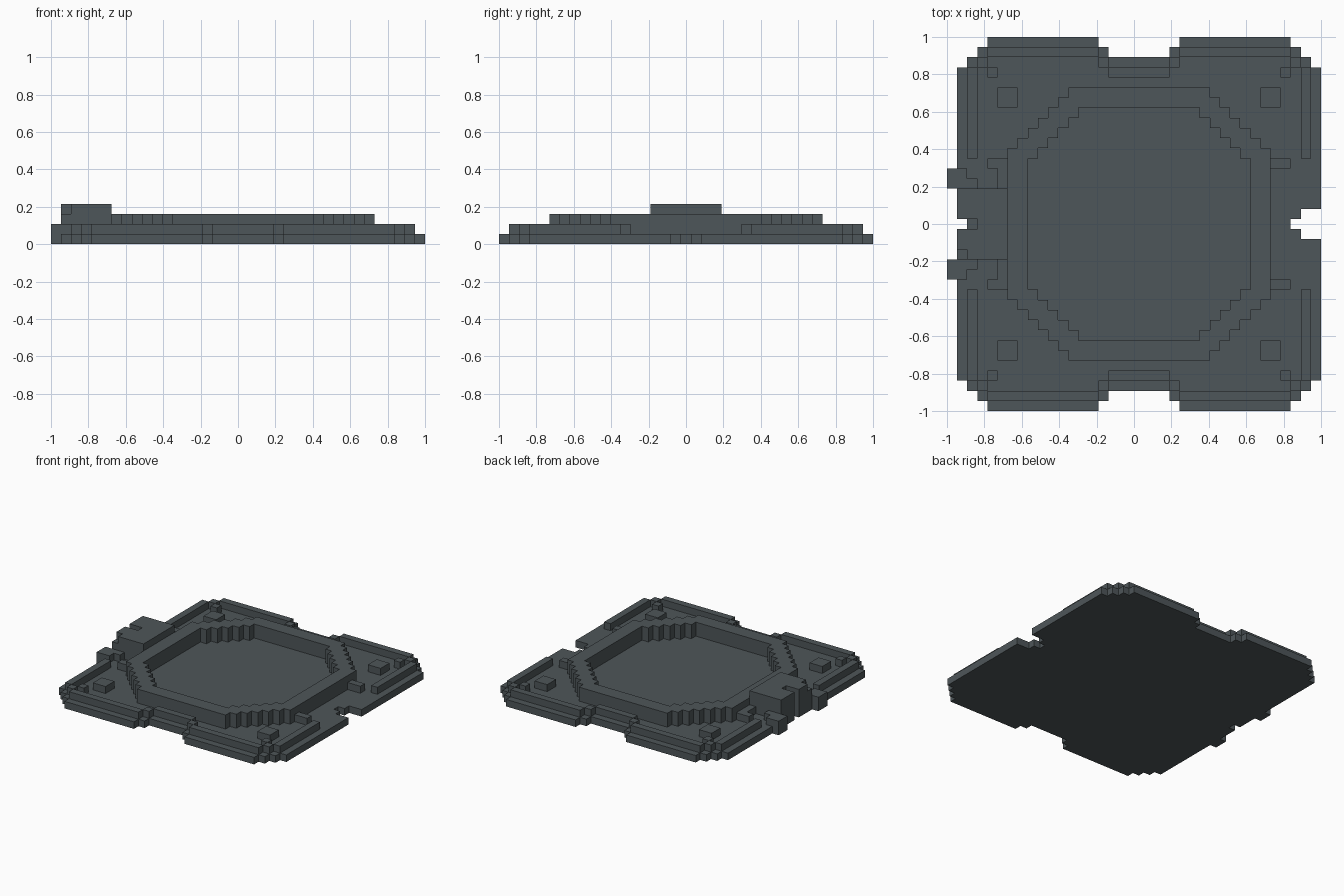
import bpy
import bmesh

if "Cube" in bpy.data.objects:
    bpy.data.objects.remove(bpy.data.objects["Cube"], do_unlink=True)

N = 37            # grid cells along each side
U = 2 / N         # size of one cell

mat = bpy.data.materials.new("dark slate grey")
mat.use_nodes = True
COLOUR = (0.076, 0.093, 0.100, 1)
mat.diffuse_color = COLOUR
bsdf = next(n for n in mat.node_tree.nodes if n.type == 'BSDF_PRINCIPLED')
bsdf.inputs["Base Color"].default_value = COLOUR
bsdf.inputs["Roughness"].default_value = 0.8


def rect(i0, i1, j0, j1):
    """Cells of a rectangle on the grid."""
    return {(i, j) for i in range(i0, i1) for j in range(j0, j1)}


def mirror_y(cells):
    """Add the front-to-back mirror image."""
    return cells | {(i, N - 1 - j) for i, j in cells}


def mirror_x(cells):
    """Add the side-to-side mirror image about the plate centre."""
    return cells | {(37 - i, j) for i, j in cells}


def octagon(i0, i1, j0, j1, steps):
    """Rectangle with stair-stepped corners."""
    return {(i, j) for i, j in rect(i0, i1, j0, j1)
            if min(i - i0, i1 - 1 - i) + min(j - j0, j1 - 1 - j) >= steps}


def erode(cells):
    """Shrink a region by one cell."""
    return {(i, j) for i, j in cells
            if {(i + 1, j), (i - 1, j), (i, j + 1), (i, j - 1)} <= cells}


def part(name, cells, z0, z1):
    """Extrude a cell region between two levels, then merge flat faces."""
    bm = bmesh.new()
    corners = {}

    def vert(i, j):
        if (i, j) not in corners:
            corners[i, j] = bm.verts.new((i * U - 1, j * U - 1, z0 * U))
        return corners[i, j]

    for i, j in sorted(cells):
        bm.faces.new([vert(i, j), vert(i, j + 1), vert(i + 1, j + 1), vert(i + 1, j)])
    bottom = bm.faces[:]
    ext = bmesh.ops.extrude_face_region(bm, geom=bottom, use_keep_orig=True)
    top = [g for g in ext["geom"] if isinstance(g, bmesh.types.BMVert)]
    bmesh.ops.translate(bm, vec=(0, 0, (z1 - z0) * U), verts=top)
    bmesh.ops.recalc_face_normals(bm, faces=bm.faces[:])
    bmesh.ops.dissolve_limit(bm, angle_limit=0.01, verts=bm.verts[:], edges=bm.edges[:])
    mesh = bpy.data.meshes.new(name)
    bm.to_mesh(mesh)
    bm.free()
    mesh.materials.append(mat)
    obj = bpy.data.objects.new(name, mesh)
    bpy.context.collection.objects.link(obj)
    return obj


# Base plate with stepped corners and notched front, back and left edges
plate = octagon(1, 37, 0, 37, 3)
edge_notch = mirror_y(rect(15, 23, 36, 37) | rect(16, 22, 35, 36))
plate -= edge_notch
left_notch = rect(35, 37, 17, 20) | rect(34, 35, 18, 19)
right_notch = rect(1, 2, 18, 19)
part("base_plate", plate - left_notch - right_notch, 0, 1)

# Raised rim one cell in from the plate edge, open at both sides
outer = erode(plate)
rim = outer - erode(outer)
rim |= mirror_x(mirror_y({(4, 33)}))
rim -= rect(1, 37, 12, 25)
part("rim", rim, 1, 2)

# Central octagonal ring wall
ring = octagon(6, 32, 5, 32, 6) - octagon(8, 30, 7, 30, 5)
part("ring_wall", ring, 1, 3)

# Small blocks joining the rim to the ring
joins = mirror_y(mirror_x(rect(4, 6, 24, 25)))
part("rim_joins", joins, 1, 2)
part("side_webs", mirror_y(rect(5, 6, 22, 24)), 1, 2)

# Corner studs
for side, i in (("right", 5), ("left", 31)):
    for end, j in (("front", 5), ("back", 30)):
        part(f"{end}_{side}_stud", rect(i, i + 2, j, j + 2), 1, 2)

# Connector on the right edge: body, cap and two projecting tabs
slot = rect(1, 3, 18, 19)
body = rect(1, 6, 15, 22)
part("connector_body", body - slot, 1, 3)
part("connector_cap", body - slot - {(1, 15)}, 3, 4)
tabs = mirror_y(rect(1, 2, 23, 24) | rect(1, 3, 22, 23))
part("connector_tabs", tabs, 1, 2)
part("tab_tips", mirror_y(rect(0, 1, 22, 24)), 0, 2)
